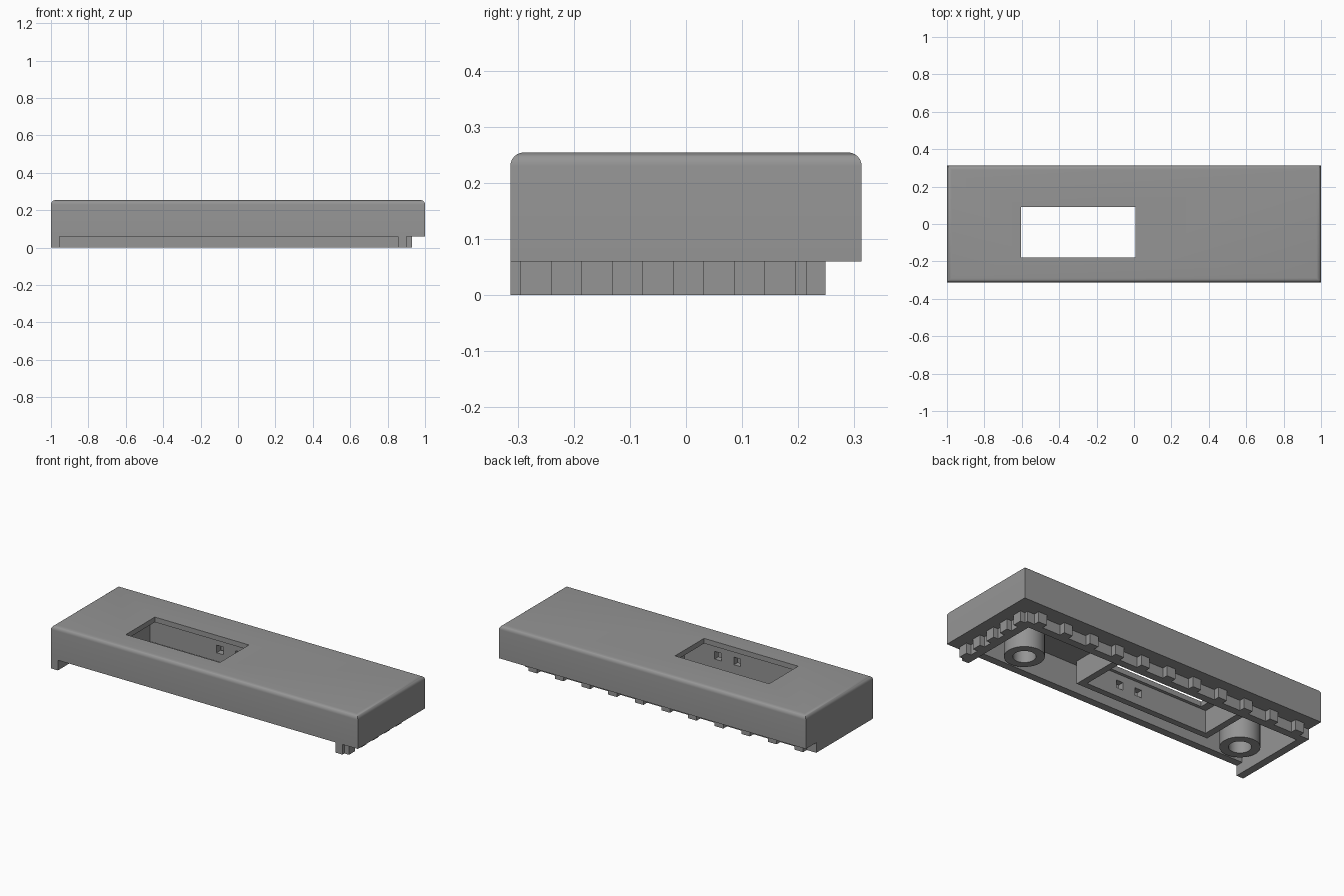
import bpy, bmesh, math

if "Cube" in bpy.data.objects:
    bpy.data.objects.remove(bpy.data.objects["Cube"])

grey = bpy.data.materials.new("mid_grey")
grey.diffuse_color = (0.30, 0.30, 0.30, 1)
grey.use_nodes = True
grey.node_tree.nodes["Principled BSDF"].inputs["Base Color"].default_value = grey.diffuse_color


def box(name, x0, x1, y0, y1, z0, z1):
    bm = bmesh.new()
    bmesh.ops.create_cube(bm, size=1)
    for v in bm.verts:
        v.co = (x1 if v.co.x > 0 else x0, y1 if v.co.y > 0 else y0, z1 if v.co.z > 0 else z0)
    return finish(name, bm)


def finish(name, bm):
    me = bpy.data.meshes.new(name)
    bm.to_mesh(me)
    bm.free()
    me.materials.append(grey)
    ob = bpy.data.objects.new(name, me)
    bpy.context.collection.objects.link(ob)
    return ob


def cylinder(name, x, y, r, z0, z1):
    bm = bmesh.new()
    bmesh.ops.create_cone(bm, cap_ends=True, segments=40, radius1=r, radius2=r, depth=z1 - z0)
    bmesh.ops.translate(bm, verts=bm.verts, vec=(x, y, (z0 + z1) / 2))
    return finish(name, bm)


def cut(target, cutter):
    cutter.hide_render = True
    mod = target.modifiers.new("cut", 'BOOLEAN')
    mod.operation, mod.solver, mod.object = 'DIFFERENCE', 'EXACT', cutter
    bpy.context.view_layer.objects.active = target
    bpy.ops.object.modifier_apply(modifier=mod.name)
    bpy.data.objects.remove(cutter)


def smooth(ob):
    bpy.ops.object.select_all(action='DESELECT')
    ob.select_set(True)
    bpy.context.view_layer.objects.active = ob
    bpy.ops.object.shade_smooth_by_angle(angle=math.radians(35))


RIM, TOP, HALF, CEIL = 0.06, 0.254, 0.313, 0.224

# Cover shell with rounded top edges, hollow underside and window
shell = box("cover_shell", -1, 1, -HALF, HALF, RIM, TOP)
bm = bmesh.new()
bm.from_mesh(shell.data)
edges = [e for e in bm.edges if all(v.co.z > 0.2 for v in e.verts)]
bmesh.ops.bevel(bm, geom=edges, offset=0.024, segments=6, profile=0.5, affect='EDGES')
bm.to_mesh(shell.data)
bm.free()
cut(shell, box("cavity_cutter", -0.955, 0.855, -0.268, 0.17, -0.1, CEIL))
cut(shell, box("window_cutter", -0.605, 0.008, -0.18, 0.09, 0.1, 0.4))
smooth(shell)

# Lower rim on three sides, open at the front
box("left_rim", -1, -0.955, -HALF, 0.215, 0, RIM)
box("right_rim", 0.855, 0.9, -HALF, 0.215, 0, RIM)
box("back_rim", -0.955, 0.855, 0.17, 0.215, 0, RIM)

# Grip teeth along the right and back rims
for i in range(5):
    y = -0.267 + i * 0.1085
    box("right_tooth", 0.9, 0.93, y - 0.028, y + 0.028, 0, RIM)
for i in range(11):
    x = 0.825 - i * 0.1735
    box("back_tooth", x - 0.028, x + 0.028, 0.215, 0.249, 0, RIM)

# Display frame around the window, with clip notches front and back
frame = box("display_frame", -0.69, 0.19, -0.235, 0.15, 0.09, CEIL)
cut(frame, box("frame_cutter", -0.65, 0.15, -0.198, 0.11, 0, 0.4))
for x in (-0.07, -0.195):
    cut(frame, box("notch_cutter", x - 0.022, x + 0.022, -0.3, 0.3, 0.14, 0.185))

# Screw bosses
for x in (0.61, -0.845):
    boss = cylinder("screw_boss", x, -0.155, 0.106, RIM, CEIL)
    cut(boss, cylinder("screw_hole_cutter", x, -0.155, 0.06, 0, 0.2))
    smooth(boss)
